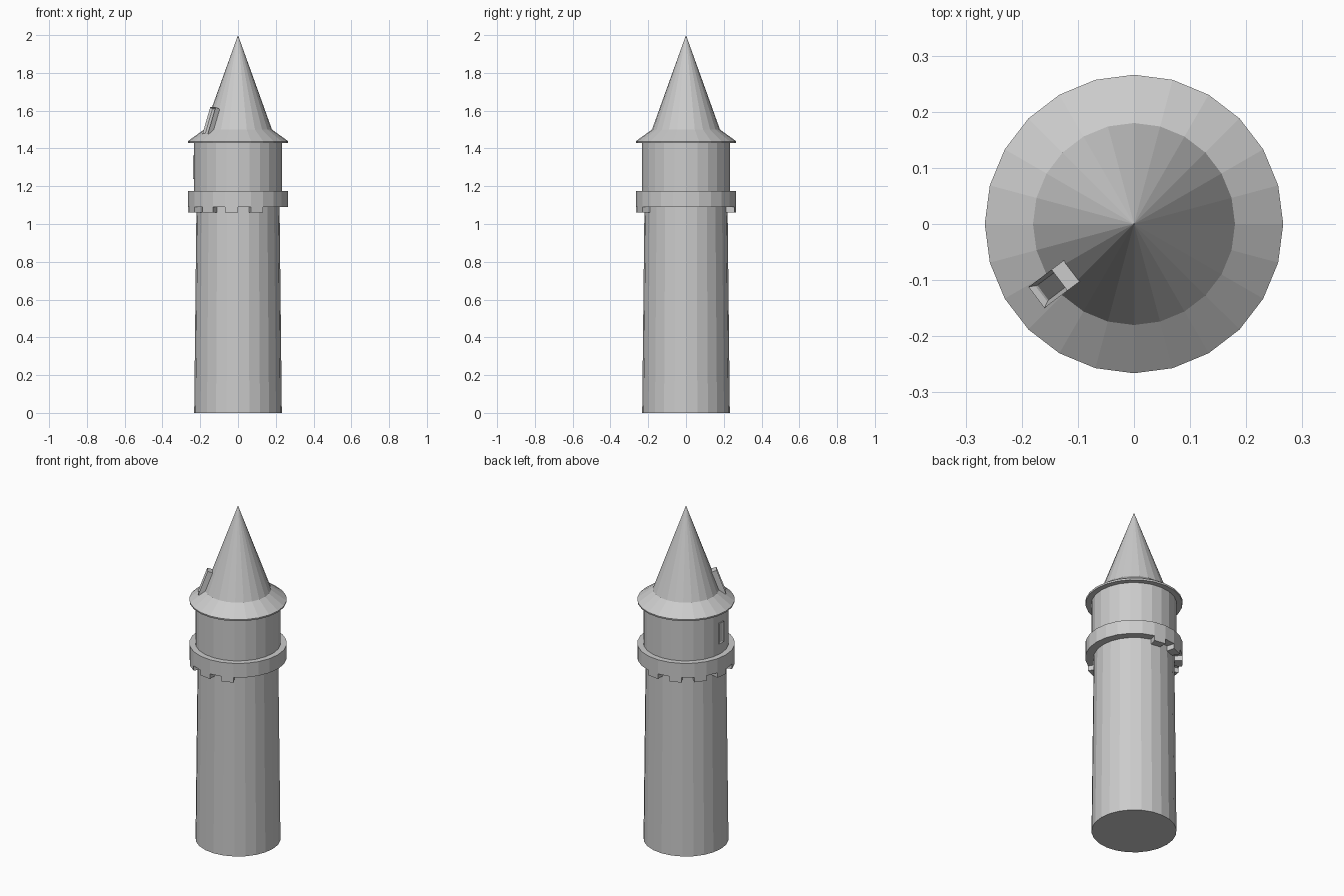
import bpy, bmesh, math
from mathutils import Matrix

if "Cube" in bpy.data.objects:
    bpy.data.objects.remove(bpy.data.objects["Cube"])

SIDES = 24
STEP = 2 * math.pi / SIDES


def finish(name, bm):
    bmesh.ops.recalc_face_normals(bm, faces=bm.faces)
    me = bpy.data.meshes.new(name)
    bm.to_mesh(me)
    bm.free()
    ob = bpy.data.objects.new(name, me)
    bpy.context.collection.objects.link(ob)
    return ob


def lathe(name, profile):
    """Revolve (radius, z) points; radius 0 closes to a point."""
    bm = bmesh.new()
    vs = [bm.verts.new((r, 0, z)) for r, z in profile]
    es = [bm.edges.new(p) for p in zip(vs, vs[1:])]
    bmesh.ops.spin(bm, geom=vs + es, cent=(0, 0, 0), axis=(0, 0, 1),
                   angle=2 * math.pi, steps=SIDES, use_merge=True)
    bmesh.ops.remove_doubles(bm, verts=bm.verts, dist=1e-5)
    return finish(name, bm)


def corbel(index, r0, r1, z0, z1):
    """One facet-wide block under the gallery ring."""
    bm = bmesh.new()
    a, b = index * STEP, (index + 1) * STEP
    loop = [(r0, a), (r1, a), (r1, b), (r0, b)]
    face = bm.faces.new([bm.verts.new((r * math.cos(t), r * math.sin(t), z0)) for r, t in loop])
    ext = bmesh.ops.extrude_face_region(bm, geom=[face])["geom"]
    bmesh.ops.translate(bm, vec=(0, 0, z1 - z0),
                        verts=[v for v in ext if isinstance(v, bmesh.types.BMVert)])
    return finish("corbel", bm)


def window(name, azimuth, radius, z, size, tilt=0.0, frame=0.01, recess=0.012):
    """Framed window box whose outer face centre sits at the given radius and height."""
    depth, width, height = size
    bm = bmesh.new()
    bmesh.ops.create_cube(bm, size=1, matrix=Matrix.Diagonal((depth, width, height, 1)))
    bmesh.ops.translate(bm, vec=(-depth / 2, 0, 0), verts=bm.verts)
    bmesh.ops.recalc_face_normals(bm, faces=bm.faces)
    outer = max(bm.faces, key=lambda f: f.calc_center_median().x)
    bmesh.ops.inset_region(bm, faces=[outer], thickness=frame)
    bmesh.ops.translate(bm, vec=(-recess, 0, 0), verts=outer.verts)
    ob = finish(name, bm)
    ob.matrix_world = (Matrix.Rotation(math.radians(azimuth), 4, 'Z')
                       @ Matrix.Translation((radius, 0, z))
                       @ Matrix.Rotation(math.radians(-tilt), 4, 'Y'))
    return ob


# Tapered shaft
lathe("shaft", [(0, 0), (0.232, 0), (0.22, 1.1), (0, 1.1)])
# Upper drum
lathe("upper_drum", [(0, 1.1), (0.233, 1.1), (0.233, 1.435), (0, 1.435)])
# Gallery ring
lathe("gallery_ring", [(0.21, 1.09), (0.266, 1.09), (0.266, 1.175), (0.21, 1.175), (0.21, 1.09)])
# Flared spire roof
lathe("roof", [(0, 1.428), (0.264, 1.428), (0.266, 1.438), (0.18, 1.5), (0, 2.0)])
# Corbels on the front, left and back
for i in range(5, 20, 2):
    corbel(i, 0.21, 0.266, 1.06, 1.095)
# Small drum window and tilted roof dormer
window("drum_window", 180, 0.237, 1.30, (0.04, 0.04, 0.125), recess=0.004)
window("roof_dormer", 217, 0.192, 1.548, (0.055, 0.047, 0.15), tilt=20)
